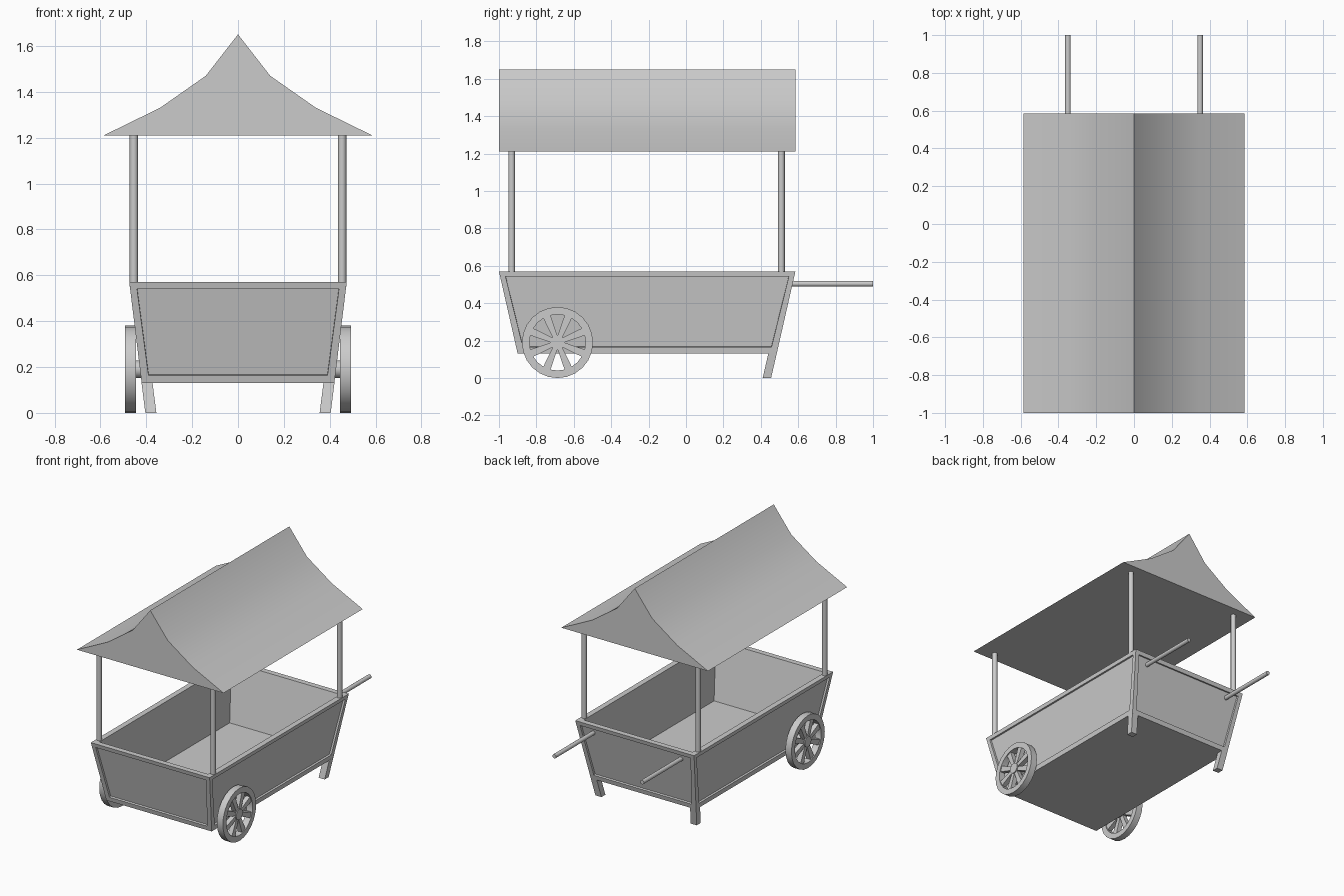
import bpy, bmesh, math
from mathutils import Matrix, Vector

if "Cube" in bpy.data.objects:
    bpy.data.objects.remove(bpy.data.objects["Cube"])


def finish(bm, name, smooth=False):
    bmesh.ops.recalc_face_normals(bm, faces=bm.faces)
    me = bpy.data.meshes.new(name)
    bm.to_mesh(me)
    bm.free()
    if smooth:
        me.shade_smooth()
        me.set_sharp_from_angle(angle=math.radians(40))
    ob = bpy.data.objects.new(name, me)
    bpy.context.collection.objects.link(ob)
    return ob


def rect(bm, x0, x1, y0, y1, z):
    return [bm.verts.new((x, y, z)) for x, y in ((x0, y0), (x1, y0), (x1, y1), (x0, y1))]


def bridge(bm, a, b):
    n = len(a)
    return [bm.faces.new((a[i], a[(i + 1) % n], b[(i + 1) % n], b[i])) for i in range(n)]


def rod(name, start, end, r, sides=16):
    a, b = Vector(start), Vector(end)
    rot = (b - a).to_track_quat('Z', 'Y').to_matrix().to_4x4()
    bm = bmesh.new()
    bmesh.ops.create_cone(bm, cap_ends=True, segments=sides, radius1=r, radius2=r,
                          depth=(b - a).length,
                          matrix=Matrix.Translation((a + b) / 2) @ rot)
    return finish(bm, name, True)


# Tapered open tub with recessed outer panels
bm = bmesh.new()
low = rect(bm, -0.42, 0.42, -0.90, 0.485, 0.13)
top = rect(bm, -0.474, 0.474, -1.0, 0.585, 0.57)
rim = rect(bm, -0.434, 0.434, -0.96, 0.545, 0.57)
floor = rect(bm, -0.385, 0.385, -0.87, 0.455, 0.18)
sides = bridge(bm, low, top)
bridge(bm, top, rim)
bridge(bm, rim, floor)
bm.faces.new(low)
bm.faces.new(floor)
bmesh.ops.recalc_face_normals(bm, faces=bm.faces)
bmesh.ops.inset_individual(bm, faces=sides, thickness=0.045, depth=0)
bmesh.ops.inset_individual(bm, faces=sides, thickness=0.001, depth=-0.014)
finish(bm, "cart_tub")

# Concave canopy
half = [(0.585, 1.21), (0.34, 1.33), (0.14, 1.47)]
profile = half + [(0, 1.65)] + [(-x, z) for x, z in reversed(half)]
bm = bmesh.new()
front = [bm.verts.new((x, -1.0, z)) for x, z in profile]
back = [bm.verts.new((x, 0.585, z)) for x, z in profile]
bridge(bm, front, back)
bm.faces.new(front)
bm.faces.new(back)
finish(bm, "canopy", True)


def wheel(side):
    bm = bmesh.new()
    # Rim
    ring = [bm.verts.new(p) for p in ((0.445, 0, 0.15), (0.493, 0, 0.15),
                                      (0.493, 0, 0.19), (0.445, 0, 0.19))]
    edges = [bm.edges.new((ring[i], ring[(i + 1) % 4])) for i in range(4)]
    bmesh.ops.spin(bm, geom=ring + edges, cent=(0, 0, 0), axis=(1, 0, 0),
                   angle=math.tau, steps=24)
    bmesh.ops.remove_doubles(bm, verts=bm.verts, dist=0.0005)
    # Spokes, widening outwards
    for i in range(8):
        rot = Matrix.Rotation(math.tau * (i + 0.5) / 8, 4, 'X')
        inner = rect(bm, 0.452, 0.486, -0.013, 0.013, 0.025)
        outer = rect(bm, 0.452, 0.486, -0.021, 0.021, 0.155)
        bridge(bm, inner, outer)
        bm.faces.new(inner)
        bm.faces.new(outer)
        bmesh.ops.transform(bm, matrix=rot, verts=inner + outer)
    # Hub
    bmesh.ops.create_cone(bm, cap_ends=True, segments=16, radius1=0.038, radius2=0.038,
                          depth=0.073, matrix=Matrix.Translation((0.4565, 0, 0))
                          @ Matrix.Rotation(math.pi / 2, 4, 'Y'))
    bmesh.ops.transform(bm, matrix=Matrix.Translation((0, -0.687, 0.19)), verts=bm.verts)
    bmesh.ops.scale(bm, vec=(side, 1, 1), verts=bm.verts)
    finish(bm, "wheel", True)


for s in (-1, 1):
    wheel(s)
    # Canopy posts
    for y in (-0.932, 0.51):
        rod("canopy_post", (s * 0.454, y, 0.55), (s * 0.454, y, 1.215), 0.018)
    # Push handles
    rod("push_handle", (s * 0.35, 0.545, 0.504), (s * 0.35, 1.0, 0.504), 0.015)
    # Rear legs continuing the tub corners
    bm = bmesh.new()
    foot = rect(bm, s * 0.356, s * 0.404, 0.41, 0.455, 0)
    knee = rect(bm, s * 0.373, s * 0.421, 0.441, 0.486, 0.135)
    bridge(bm, foot, knee)
    bm.faces.new(foot)
    bm.faces.new(knee)
    finish(bm, "rear_leg")
